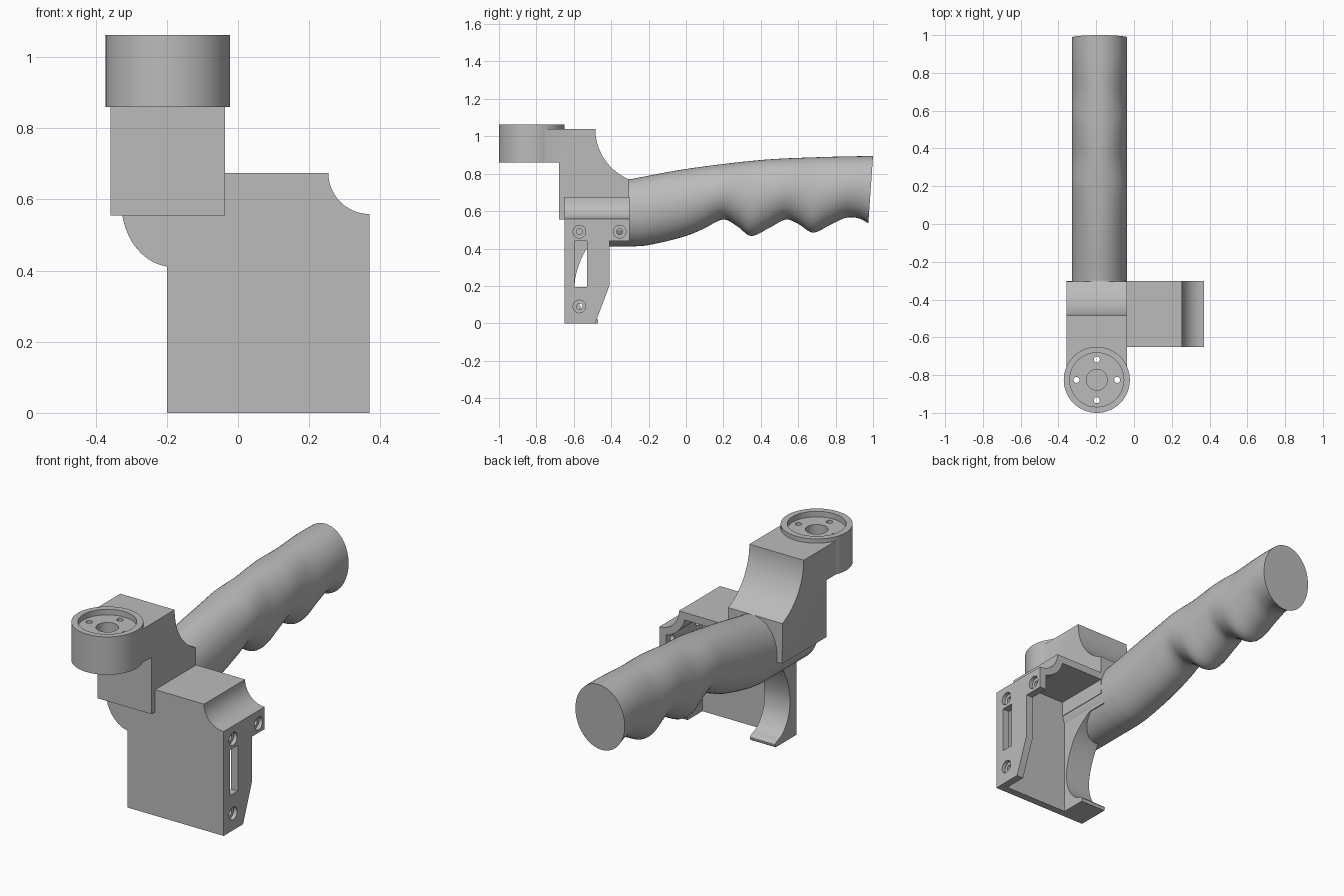
import bpy, bmesh
from math import sin, cos, pi, radians

cube = bpy.data.objects.get("Cube")
if cube:
    bpy.data.objects.remove(cube, do_unlink=True)

grey = bpy.data.materials.new("plain grey")
grey.use_nodes = True
grey.diffuse_color = (0.5, 0.5, 0.5, 1)
grey.node_tree.nodes["Principled BSDF"].inputs["Base Color"].default_value = (0.5, 0.5, 0.5, 1)


def finish(name, bm):
    bmesh.ops.recalc_face_normals(bm, faces=bm.faces)
    mesh = bpy.data.meshes.new(name)
    bm.to_mesh(mesh)
    bm.free()
    mesh.materials.append(grey)
    obj = bpy.data.objects.new(name, mesh)
    bpy.context.collection.objects.link(obj)
    return obj


def prism(name, outline, axis, start, end):
    """Extrude a flat outline along one axis."""
    def place(u, v, w):
        return {"x": (w, u, v), "y": (u, w, v), "z": (u, v, w)}[axis]
    bm = bmesh.new()
    face = bm.faces.new([bm.verts.new(place(u, v, start)) for u, v in outline])
    out = bmesh.ops.extrude_face_region(bm, geom=[face])
    moved = [g for g in out["geom"] if isinstance(g, bmesh.types.BMVert)]
    bmesh.ops.translate(bm, verts=moved, vec=place(0, 0, end - start))
    return finish(name, bm)


def arc(cu, cv, r, a0, a1, n=24, rv=None):
    rv = rv or r
    return [(cu + r * cos(radians(a0 + (a1 - a0) * i / n)),
             cv + rv * sin(radians(a0 + (a1 - a0) * i / n))) for i in range(n + 1)]


def disc(cu, cv, r, n=48, rv=None):
    return arc(cu, cv, r, 0, 360, n, rv)[:-1]


def combine(obj, others, operation="DIFFERENCE"):
    """Apply booleans with helper solids, then drop the helpers."""
    bpy.context.view_layer.objects.active = obj
    for other in others:
        other.hide_render = True
        mod = obj.modifiers.new("shape", "BOOLEAN")
        mod.operation, mod.solver, mod.object = operation, "EXACT", other
        bpy.ops.object.modifier_apply(modifier=mod.name)
        bpy.data.objects.remove(other, do_unlink=True)


def smooth(obj):
    bpy.ops.object.select_all(action="DESELECT")
    obj.select_set(True)
    bpy.context.view_layer.objects.active = obj
    bpy.ops.object.shade_smooth_by_angle(angle=radians(30))


def curve_at(keys, t):
    """Smooth interpolation through (t, value) keys."""
    last = len(keys) - 1
    i = max(k for k in range(last) if keys[k][0] <= t + 1e-9)

    def slope(k):
        a, b = keys[max(k - 1, 0)], keys[min(k + 1, last)]
        return (b[1] - a[1]) / (b[0] - a[0])
    (t0, v0), (t1, v1) = keys[i], keys[i + 1]
    h = t1 - t0
    s = (t - t0) / h
    return (v0 * (1 + 2 * s) * (1 - s) ** 2 + h * slope(i) * s * (1 - s) ** 2
            + v1 * s * s * (3 - 2 * s) + h * slope(i + 1) * s * s * (s - 1))


# Handle: lofted ellipses with finger grooves below
TOP = [(-0.3, 0.77), (0, 0.825), (0.4, 0.873), (0.7, 0.888), (1, 0.895)]
BOTTOM = [(-0.3, 0.41), (-0.2, 0.418), (0, 0.465), (0.1, 0.505), (0.21, 0.555),
          (0.29, 0.515), (0.36, 0.467), (0.46, 0.51), (0.55, 0.555), (0.62, 0.53),
          (0.7, 0.485), (0.79, 0.525), (0.88, 0.565), (0.95, 0.56), (1, 0.535)]
HX, HR = -0.182, 0.146
bm = bmesh.new()
rings, steps, sides = [], 72, 48
for i in range(steps + 1):
    s = i / steps
    y = -0.3 + 1.3 * s
    top, low = curve_at(TOP, y), curve_at(BOTTOM, y)
    ring = []
    for x, z in disc(HX, (top + low) / 2, HR, sides, (top - low) / 2):
        ring.append(bm.verts.new((x, y - 0.07 * s * (top - z), z)))
    rings.append(ring)
for a, b in zip(rings, rings[1:]):
    for j in range(sides):
        k = (j + 1) % sides
        bm.faces.new((a[j], a[k], b[k], b[j]))
bm.faces.new(rings[0])
bm.faces.new(rings[-1])
smooth(finish("handle", bm))

# Handle root running forward to the housing front
smooth(prism("handle_root", disc(HX, 0.59, HR, 48, 0.18), "y", -0.65, -0.3))

# Neck with swept back, and round head with recess and screw holes
CX, CY = -0.197, -0.825
neck = prism("neck_and_head",
             [(-0.68, 0.555), (-0.303, 0.555)] + arc(-0.1925, 1.04, 0.2925, 247.5, 180)
             + [(-0.8, 1.04), (-0.8, 0.86), (-0.68, 0.86)], "x", -0.358, -0.036)
combine(neck, [prism("head", disc(CX, CY, 0.175, 64), "z", 0.86, 1.063)], "UNION")
cutters = [prism("recess", disc(CX, CY, 0.143, 64), "z", 1.033, 1.2),
           prism("bore", disc(CX, CY, 0.055), "z", 0.96, 1.2)]
for i in range(4):
    a = i * pi / 2
    cutters.append(prism("screw_hole", disc(CX + 0.108 * cos(a), CY + 0.108 * sin(a), 0.016, 20),
                         "z", 0.7, 1.2))
combine(neck, cutters)
smooth(neck)

# Housing: shell open at the back and underneath
housing = prism("housing", [(-0.2, 0), (0.37, 0)] + arc(0.37, 0.675, 0.116, 270, 180)
                + [(-0.2, 0.675)], "y", -0.65, -0.303)
cavity = prism("cavity", [(-0.05, -0.1), (0.33, -0.1)] + arc(0.37, 0.675, 0.155, 255, 195)
               + [(-0.05, 0.635)], "y", -0.61, 0)
flange_trim = prism("flange_trim", [(-0.52, -0.093), (-0.41, 0.2), (-0.41, 0.44),
                                    (-0.2, 0.44), (-0.2, -0.093)], "x", -0.05, 0.5)
finger = [(-0.41, 0.5), (-0.47, 0.46), (-0.53, 0.4), (-0.57, 0.32), (-0.592, 0.24),
          (-0.594, 0.18), (-0.58, 0.12), (-0.55, 0.07), (-0.515, 0.04), (-0.488, 0.03),
          (-0.474, 0.022), (-0.47, 0.01), (-0.485, -0.02)]
curved = [(curve_at([(k, p[0]) for k, p in enumerate(finger)], i / 3),
           curve_at([(k, p[1]) for k, p in enumerate(finger)], i / 3))
          for i in range(3 * len(finger) - 2)]
finger_trim = prism("finger_trim", curved + [(-0.2, -0.02), (-0.2, 0.5)], "x", -0.4, -0.049)
slot = prism("slot", [(-0.597, 0.195), (-0.53, 0.195), (-0.53, 0.44), (-0.597, 0.44)],
             "x", 0.2, 0.5)
cutters = [cavity, flange_trim, finger_trim, slot]
for y, z in [(-0.57, 0.49), (-0.355, 0.49), (-0.57, 0.09)]:
    cutters.append(prism("bolt_hole", disc(y, z, 0.016, 20), "x", 0.25, 0.5))
    cutters.append(prism("counterbore", disc(y, z, 0.034, 28), "x", 0.35, 0.5))
combine(housing, cutters)
smooth(housing)
